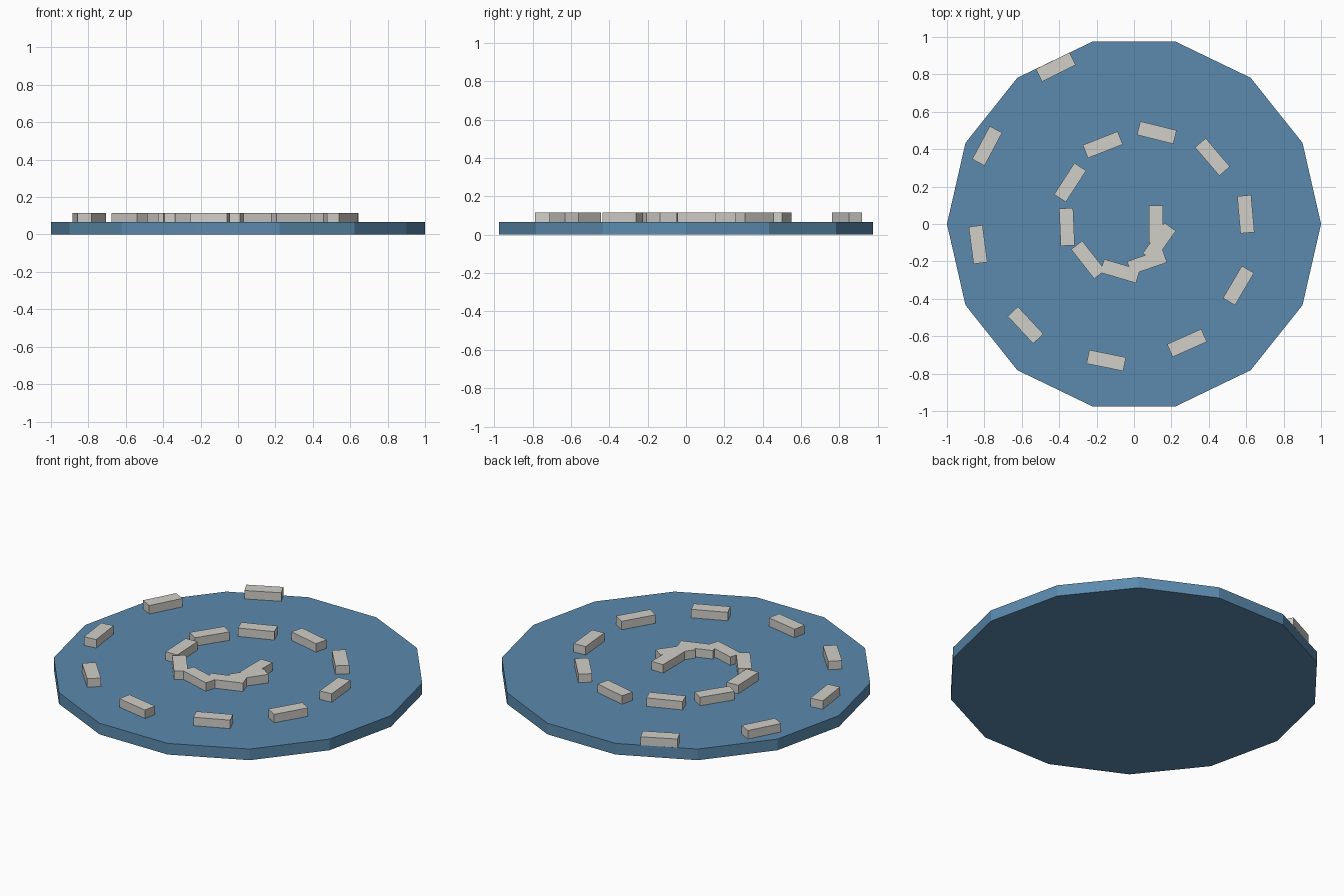
import bpy
import math

if "Cube" in bpy.data.objects:
    bpy.data.objects.remove(bpy.data.objects["Cube"])

DISC_TOP = 0.066
BRICK = (0.075, 0.2, 0.05)   # radial width, length, height
COUNT = 18
STEP = math.radians(-35.5)   # clockwise turn per brick


def material(name, rgb):
    m = bpy.data.materials.new(name)
    m.diffuse_color = (*rgb, 1)
    m.use_nodes = True
    m.node_tree.nodes["Principled BSDF"].inputs["Base Color"].default_value = m.diffuse_color
    return m


blue = material("blue", (0.105, 0.255, 0.42))
stone = material("pale_stone", (0.64, 0.62, 0.58))

# Fourteen-sided base disc with corners on the x axis
bpy.ops.mesh.primitive_cylinder_add(vertices=14, radius=1, depth=DISC_TOP,
                                    location=(0, 0, DISC_TOP / 2),
                                    rotation=(0, 0, math.pi / 2))
disc = bpy.context.object
disc.name = "base_disc"
bpy.ops.object.transform_apply(location=False, rotation=True, scale=False)
# Make sure a corner, not a flat side, lies on the x axis
if max(v.co.x for v in disc.data.vertices) < 0.99:
    for v in disc.data.vertices:
        v.co.x, v.co.y = v.co.y, -v.co.x
disc.data.materials.append(blue)

# Bricks laid in an outward spiral, each facing the centre
for i in range(COUNT):
    angle = i * STEP
    r = 0.118 + 0.0482 * i
    bpy.ops.mesh.primitive_cube_add(
        size=1, rotation=(0, 0, angle),
        location=(r * math.cos(angle), r * math.sin(angle), DISC_TOP + BRICK[2] / 2))
    brick = bpy.context.object
    brick.name = f"spiral_brick_{i + 1}"
    brick.scale = BRICK
    bpy.ops.object.transform_apply(location=False, rotation=False, scale=True)
    brick.data.materials.append(stone)
